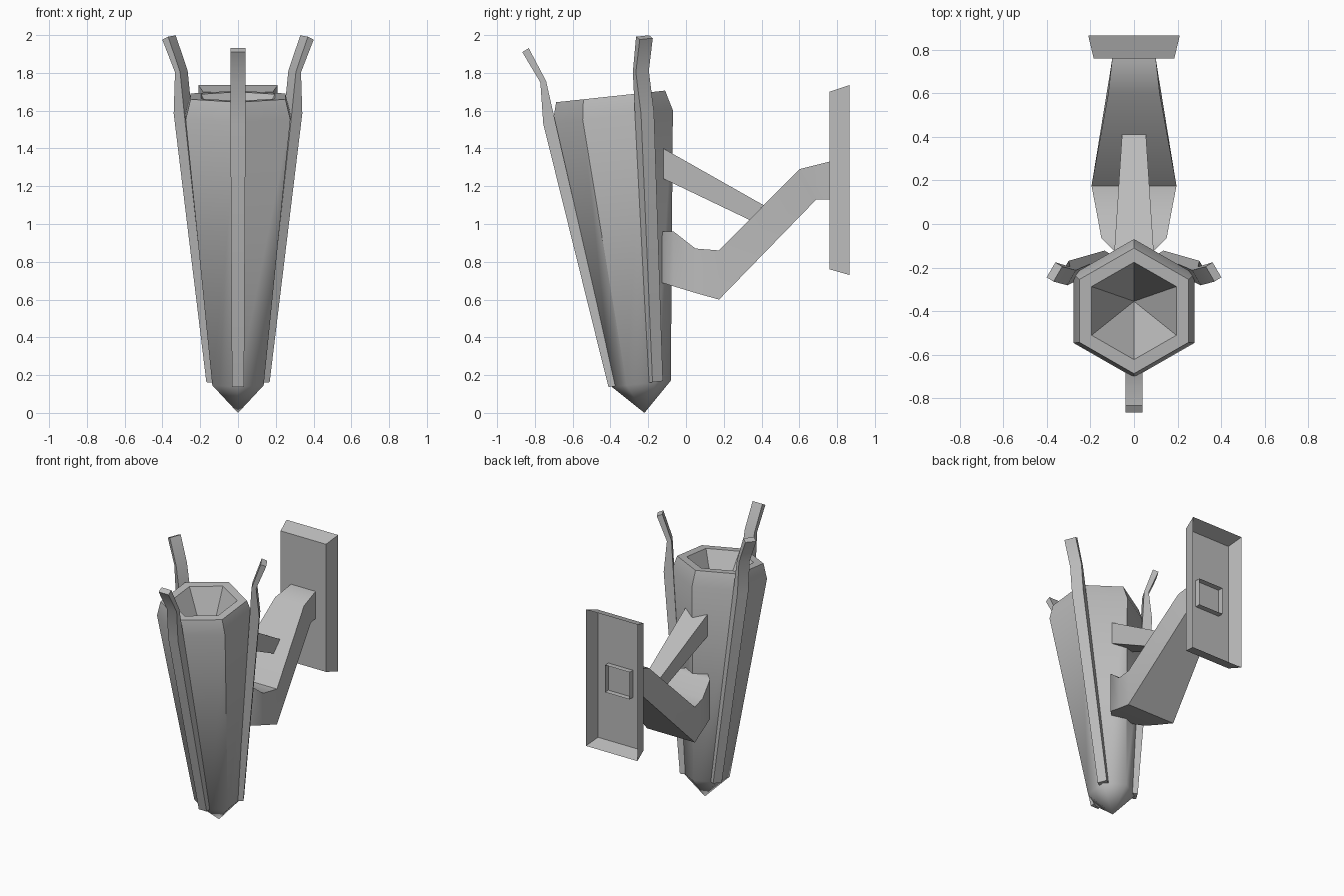
import bpy, bmesh, math
from mathutils import Vector, Matrix

cube = bpy.data.objects.get("Cube")
if cube:
    bpy.data.objects.remove(cube, do_unlink=True)

COLOUR = (0.5, 0.5, 0.5, 1)
metal = bpy.data.materials.new("plain_grey")
metal.use_nodes = True
metal.diffuse_color = COLOUR
metal.node_tree.nodes["Principled BSDF"].inputs["Base Color"].default_value = COLOUR

# The cup and its fins lean forward around the tip
TIP = Matrix.Translation((0, -0.22, 0)) @ Matrix.Rotation(math.radians(6.1), 4, 'X')


def finish(name, bm, matrix=Matrix()):
    bmesh.ops.recalc_face_normals(bm, faces=bm.faces)
    mesh = bpy.data.meshes.new(name)
    bm.to_mesh(mesh)
    bm.free()
    mesh.transform(matrix)
    mesh.materials.append(metal)
    obj = bpy.data.objects.new(name, mesh)
    bpy.context.collection.objects.link(obj)
    bpy.ops.object.select_all(action='DESELECT')
    obj.select_set(True)
    bpy.context.view_layer.objects.active = obj
    bpy.ops.object.shade_smooth_by_angle(angle=math.radians(45))
    return obj


def loft(name, sections, cap_start=True, cap_end=True, matrix=Matrix()):
    """Skin a row of equal-sized cross-sections."""
    bm = bmesh.new()
    rings = [[bm.verts.new(p) for p in section] for section in sections]
    for a, b in zip(rings, rings[1:]):
        for i in range(len(a)):
            j = (i + 1) % len(a)
            bm.faces.new((a[i], a[j], b[j], b[i]))
    if cap_start:
        bm.faces.new(rings[0])
    if cap_end:
        bm.faces.new(rings[-1])
    return finish(name, bm, matrix)


def bar_section(top, bottom):
    """Four corners from (y, z, half width) of the upper and lower edge."""
    (ty, tz, tw), (by, bz, bw) = top, bottom
    return [(-tw, ty, tz), (tw, ty, tz), (bw, by, bz), (-bw, by, bz)]


# Six-sided cup: pointed foot, shoulder, rim and conical hollow
SIDES = 6
bm = bmesh.new()
rings = []
for r, s in [(0.157, 0.155), (0.32, 1.578), (0.29, 1.685), (0.225, 1.685)]:
    rings.append([bm.verts.new((r * math.sin(math.tau * k / SIDES),
                                -r * math.cos(math.tau * k / SIDES), s))
                  for k in range(SIDES)])
foot, pit = bm.verts.new((0, 0, 0)), bm.verts.new((0, 0, 1.27))
for k in range(SIDES):
    n = (k + 1) % SIDES
    bm.faces.new((foot, rings[0][n], rings[0][k]))
    bm.faces.new((pit, rings[-1][k], rings[-1][n]))
    for a, b in zip(rings, rings[1:]):
        bm.faces.new((a[k], a[n], b[n], b[k]))
finish("cup", bm, TIP)

# Three fins on alternate corners, bent outward above the rim:
# (outer radius, outer height, inner radius, inner height, half width)
FIN = [(0.175, 0.157, 0.135, 0.157, 0.032),
       (0.37, 1.578, 0.305, 1.578, 0.04),
       (0.362, 1.798, 0.331, 1.802, 0.04),
       (0.44, 1.968, 0.404, 1.985, 0.04)]
fin_sections = [bar_section((-ro, so, w), (-ri, si, w)) for ro, so, ri, si, w in FIN]
for k, name in enumerate(("front_fin", "left_fin", "right_fin")):
    loft(name, fin_sections, matrix=TIP @ Matrix.Rotation(math.tau * k / 3, 4, 'Z'))

# Main bracket arm, its open end poking through the wall plate
ARM = [((-0.13, 0.96, 0.085), (-0.13, 0.69, 0.085)),
       ((-0.065, 0.96, 0.15), (-0.065, 0.67, 0.15)),
       ((0.05, 0.87, 0.171), (0.05, 0.635, 0.171)),
       ((0.175, 0.86, 0.195), (0.175, 0.6, 0.195)),
       ((0.6, 1.29, 0.118), (0.69, 1.13, 0.111)),
       ((0.76, 1.33, 0.1), (0.76, 1.13, 0.1)),
       ((0.80, 1.33, 0.1), (0.80, 1.13, 0.1))]
loft("bracket_arm", [bar_section(t, b) for t, b in ARM], cap_end=False)

# Upper brace from the cup down to the arm
loft("brace", [bar_section((-0.12, 1.4, 0.09), (-0.12, 1.24, 0.09)),
               bar_section((0.41, 1.1, 0.055), (0.34, 1.02, 0.055))])

# Wall plate: flared shell, open at the back
loft("wall_plate", [bar_section((0.76, 1.70, 0.185), (0.76, 0.76, 0.185)),
                    bar_section((0.865, 1.735, 0.21), (0.865, 0.73, 0.21))],
     cap_end=False)
